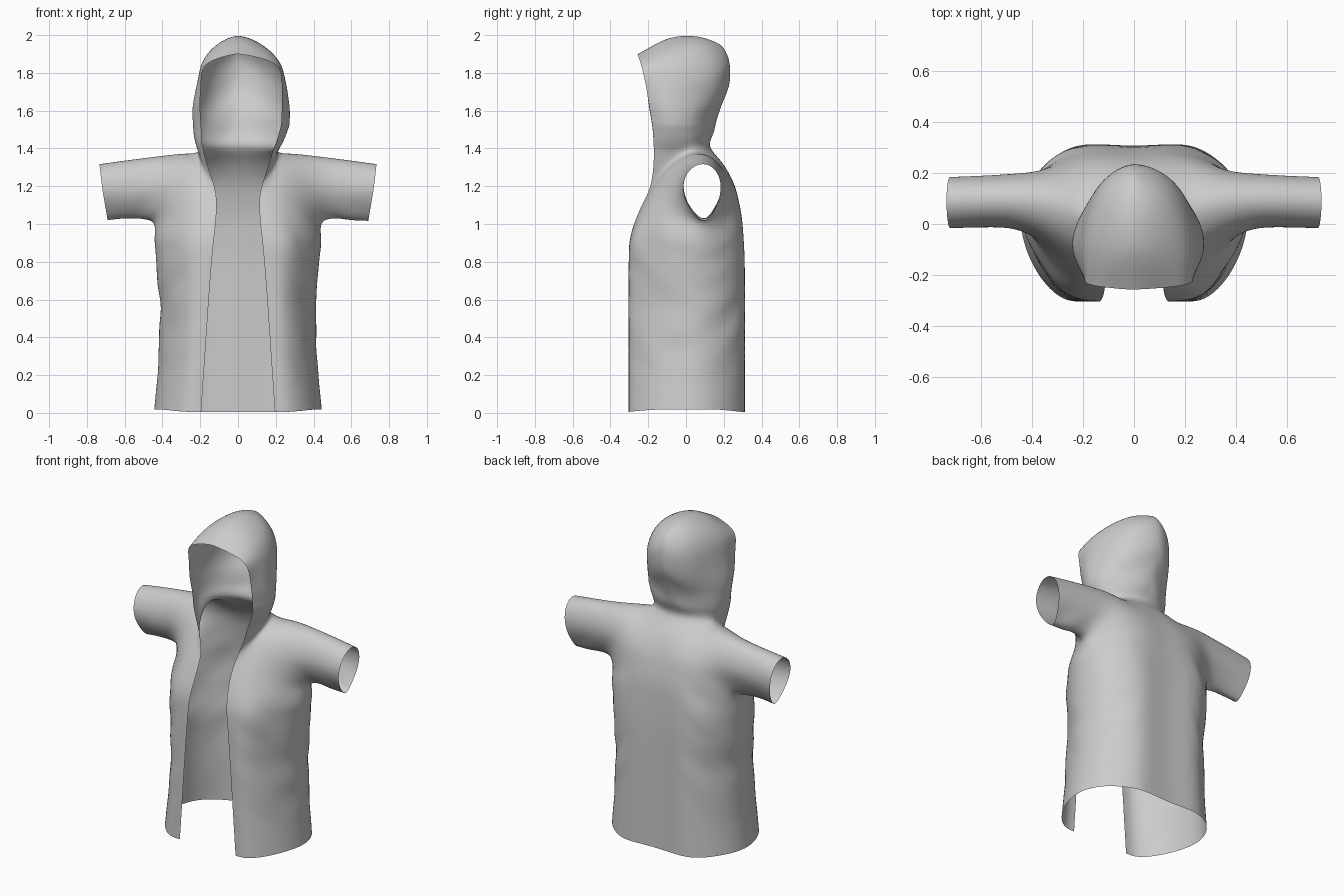
import bpy, bmesh
from mathutils import Vector, noise

bm = bmesh.new()


def skin(rows):
    """Quad strip cage through equally long rows of points."""
    vs = [[bm.verts.new(p) for p in r] for r in rows]
    for a, b in zip(vs, vs[1:]):
        for i in range(len(a) - 1):
            bm.faces.new((a[i], a[i + 1], b[i + 1], b[i]))


# Upper front and sleeve front: columns run front edge -> armhole -> cuff
front = [
    [(.115, -.265, 1.03), (.23, -.255, 1.03), (.355, -.14, 1.03),
     (.455, .10, 1.0), (.56, .10, 1.0), (.685, .10, .985)],
    [(.112, -.225, 1.12), (.23, -.205, 1.13), (.35, -.10, 1.13),
     (.46, .015, 1.10), (.58, .01, 1.09), (.70, .015, 1.08)],
    [(.12, -.18, 1.20), (.23, -.145, 1.23), (.34, -.075, 1.23),
     (.46, -.025, 1.21), (.59, -.025, 1.19), (.72, -.03, 1.19)],
    [(.175, -.125, 1.29), (.24, -.07, 1.33), (.34, -.02, 1.335),
     (.46, .015, 1.325), (.59, .015, 1.31), (.73, .01, 1.29)],
    [(.215, .02, 1.395), (.27, .06, 1.392), (.36, .085, 1.38),
     (.46, .095, 1.367), (.59, .095, 1.35), (.735, .09, 1.33)],
]

# Upper back and sleeve back: columns run centre -> armhole -> cuff
back = [
    [(0, .295, 1.03), (.1, .30, 1.03), (.19, .295, 1.03), (.28, .265, 1.03),
     (.385, .185, 1.03)] + front[0][3:],
    [(0, .275, 1.13), (.1, .28, 1.13), (.19, .275, 1.13), (.28, .25, 1.13),
     (.38, .195, 1.12), (.46, .17, 1.10), (.58, .16, 1.09), (.70, .155, 1.08)],
    [(0, .25, 1.23), (.1, .255, 1.23), (.19, .25, 1.23), (.28, .235, 1.23),
     (.37, .215, 1.22), (.46, .21, 1.21), (.59, .2, 1.19), (.72, .195, 1.19)],
    [(0, .19, 1.34), (.105, .18, 1.34), (.2, .155, 1.345), (.28, .165, 1.345),
     (.37, .17, 1.34), (.46, .17, 1.325), (.59, .17, 1.31), (.73, .165, 1.29)],
    [(0, .115, 1.41), (.11, .095, 1.41)] + front[4],
]
skin(front)
skin(back)

# Lower body: one plan outline scaled at each height, joined to the armpit row
plan = [(.285, -.305), (.40, -.18), (.465, .03), (.40, .19),
        (.29, .285), (.2, .315), (.1, .31), (0, .305)]
lower = []
for z, width, edge in [(.005, 1, .195), (.05, .99, .192), (.3, .94, .175), (.6, .935, .155),
                       (.8, .975, .14), (.92, 1.02, .128)]:
    lift = .014 if z < .1 else 0
    row = [(edge, -.303, z)]
    row += [(x * width - (.5 * (.195 - edge) if y < -.1 else 0), y * (.98 if z > .9 else 1),
             z + (lift if x > .35 else 0)) for x, y in plan]
    lower.append(row)
armpit = front[0][:4] + back[0][4::-1]
skin(lower + [armpit])

# Hood: columns run face opening -> back centre, rows run neck -> crown ridge
hood = [
    [front[2][0], front[3][0], front[4][0], back[4][1], back[4][0]],
    [(.19, -.165, 1.38), (.235, -.10, 1.42), (.235, .01, 1.46), (.14, .12, 1.475), (0, .165, 1.475)],
    [(.20, -.18, 1.52), (.255, -.1, 1.54), (.225, .02, 1.56), (.13, .125, 1.56), (0, .165, 1.56)],
    [(.195, -.2, 1.68), (.245, -.1, 1.69), (.205, .05, 1.69), (.14, .185, 1.69), (0, .238, 1.68)],
    [(.205, -.235, 1.84), (.21, -.1, 1.87), (.18, .06, 1.87), (.13, .19, 1.85), (0, .27, 1.81)],
    [(.1, -.25, 1.88), (.11, -.1, 1.965), (.1, .04, 1.975), (.075, .155, 1.95), (0, .24, 1.90)],
    [(0, -.26, 1.91), (0, -.11, 2.0), (0, .03, 2.015), (0, .135, 1.985), (0, .195, 1.95)],
]
skin(hood)

# Weld the parts and mirror to the other half
bmesh.ops.remove_doubles(bm, verts=bm.verts[:], dist=.0005)
bmesh.ops.mirror(bm, geom=bm.verts[:] + bm.edges[:] + bm.faces[:], axis='X', merge_dist=.0005)
bmesh.ops.remove_doubles(bm, verts=bm.verts[:], dist=.0005)
bmesh.ops.recalc_face_normals(bm, faces=bm.faces[:])
mesh = bpy.data.meshes.new("hooded_jacket")
bm.to_mesh(mesh)
bm.free()
jacket = bpy.data.objects.new("hooded_jacket", mesh)
bpy.context.collection.objects.link(jacket)
bpy.context.view_layer.objects.active = jacket
jacket.select_set(True)

sub = jacket.modifiers.new("smooth_cloth", 'SUBSURF')
sub.levels = sub.render_levels = 3
sub.boundary_smooth = 'PRESERVE_CORNERS'
bpy.ops.object.modifier_apply(modifier=sub.name)


def ramp(value, start, end):
    return min(1, max(0, (value - start) / (end - start)))


# Soft cloth folds at the flanks and hood; the hood is wider on one side
mesh = jacket.data
normals = [v.normal.copy() for v in mesh.vertices]
for v, n in zip(mesh.vertices, normals):
    x, y, z = v.co
    flank = ramp(abs(x), .15, .35) * ramp(z, .05, .5) * ramp(z, 1.2, 1.0)
    amount = .011 * flank + .008 * ramp(z, 1.42, 1.5)
    fold = noise.noise(Vector((x * 4, y * 4 + abs(x) * 3, z * 7 + abs(x) * 5)))
    v.co += n * fold * amount
    if x > 0:
        v.co.x += .035 * ramp(x, 0, .2) * ramp(z, 1.39, 1.52)

bpy.ops.object.shade_smooth()
